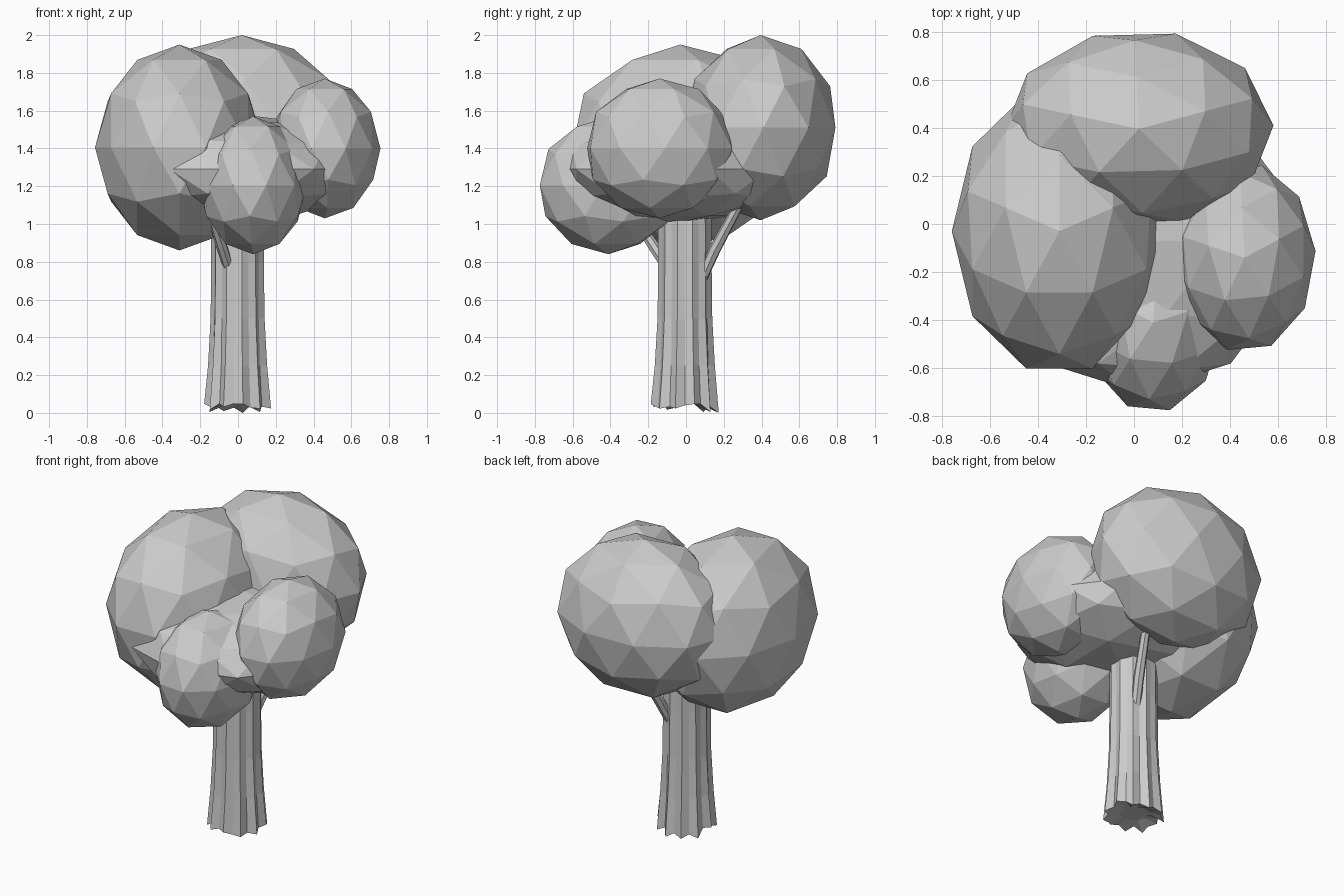
import bpy, bmesh, math, random
from mathutils import Vector, Matrix

if "Cube" in bpy.data.objects:
    bpy.data.objects.remove(bpy.data.objects["Cube"])

random.seed(4)


def finish(bm, name):
    bmesh.ops.recalc_face_normals(bm, faces=bm.faces)
    mesh = bpy.data.meshes.new(name)
    bm.to_mesh(mesh)
    bm.free()
    ob = bpy.data.objects.new(name, mesh)
    bpy.context.collection.objects.link(ob)
    return ob


def foliage(name, centre, radii, turn):
    """Flat-shaded low-poly leaf clump, turned before being stretched."""
    bm = bmesh.new()
    bmesh.ops.create_icosphere(bm, subdivisions=2, radius=1)
    m = (Matrix.Translation(centre) @ Matrix.Diagonal((*radii, 1))
         @ Matrix.Rotation(math.radians(turn), 4, 'Z'))
    bm.transform(m)
    return finish(bm, name)


def loft(name, rings):
    """Skin a list of equal-sized vertex rings and cap both ends."""
    bm = bmesh.new()
    loops = [[bm.verts.new(p) for p in ring] for ring in rings]
    n = len(loops[0])
    for a, b in zip(loops, loops[1:]):
        for i in range(n):
            j = (i + 1) % n
            bm.faces.new((a[i], a[j], b[j], b[i]))
    bm.faces.new(loops[0])
    bm.faces.new(loops[-1])
    return finish(bm, name)


def branch(name, points, radii, sides=7):
    axis = Vector(points[-1]) - Vector(points[0])
    rot = axis.to_track_quat('Z', 'Y')
    rings = []
    for p, r in zip(points, radii):
        rings.append([Vector(p) + rot @ Vector((r * math.cos(t), r * math.sin(t), 0))
                      for t in (2 * math.pi * i / sides for i in range(sides))])
    return loft(name, rings)


# Leaf clumps
foliage("foliage_left", (-0.31, -0.03, 1.405), (0.447, 0.60, 0.545), 18)
foliage("foliage_back", (0.02, 0.395, 1.51), (0.56, 0.412, 0.49), 20)
foliage("foliage_right", (0.46, -0.14, 1.40), (0.295, 0.395, 0.37), 22)
foliage("foliage_front", (0.08, -0.41, 1.205), (0.285, 0.375, 0.365), 14)
foliage("foliage_core", (0.02, -0.07, 1.29), (0.65, 0.63, 0.29), 0)

# Ridged trunk: grooves deepen towards the flared, ragged base
SIDES = 22
ridge = [random.uniform(0.6, 1.0) if i % 2 else random.uniform(-1.0, -0.2)
         for i in range(SIDES)]
ragged = [random.uniform(0.0, 0.055) for _ in range(SIDES)]
ragged[5] = 0.0
rings = []
for z, r, depth in [(0.0, 0.165, 0.020), (0.25, 0.148, 0.015), (0.5, 0.138, 0.010),
                    (0.8, 0.136, 0.008), (1.0, 0.138, 0.006), (1.2, 0.12, 0.006)]:
    ring = []
    for i in range(SIDES):
        a = 2 * math.pi * i / SIDES
        rr = r + depth * ridge[i]
        dz = ragged[i] if z == 0 else 0
        ring.append((rr * math.cos(a), rr * math.sin(a) - 0.005, z + dz))
    rings.append(ring)
# Base closes slightly upwards into the trunk
rings.insert(0, [(0.5 * x, 0.5 * y, 0.05) for x, y, z in rings[0]])
loft("trunk", rings)

# Branches reaching into the clumps
branch("branch_back", [(0.055, 0.08, 0.70), (0.09, 0.15, 0.86), (0.15, 0.29, 1.12)],
       [0.028, 0.032, 0.026])
branch("branch_front", [(-0.05, -0.10, 0.77), (-0.085, -0.17, 0.88), (-0.15, -0.30, 1.08)],
       [0.028, 0.030, 0.024])
